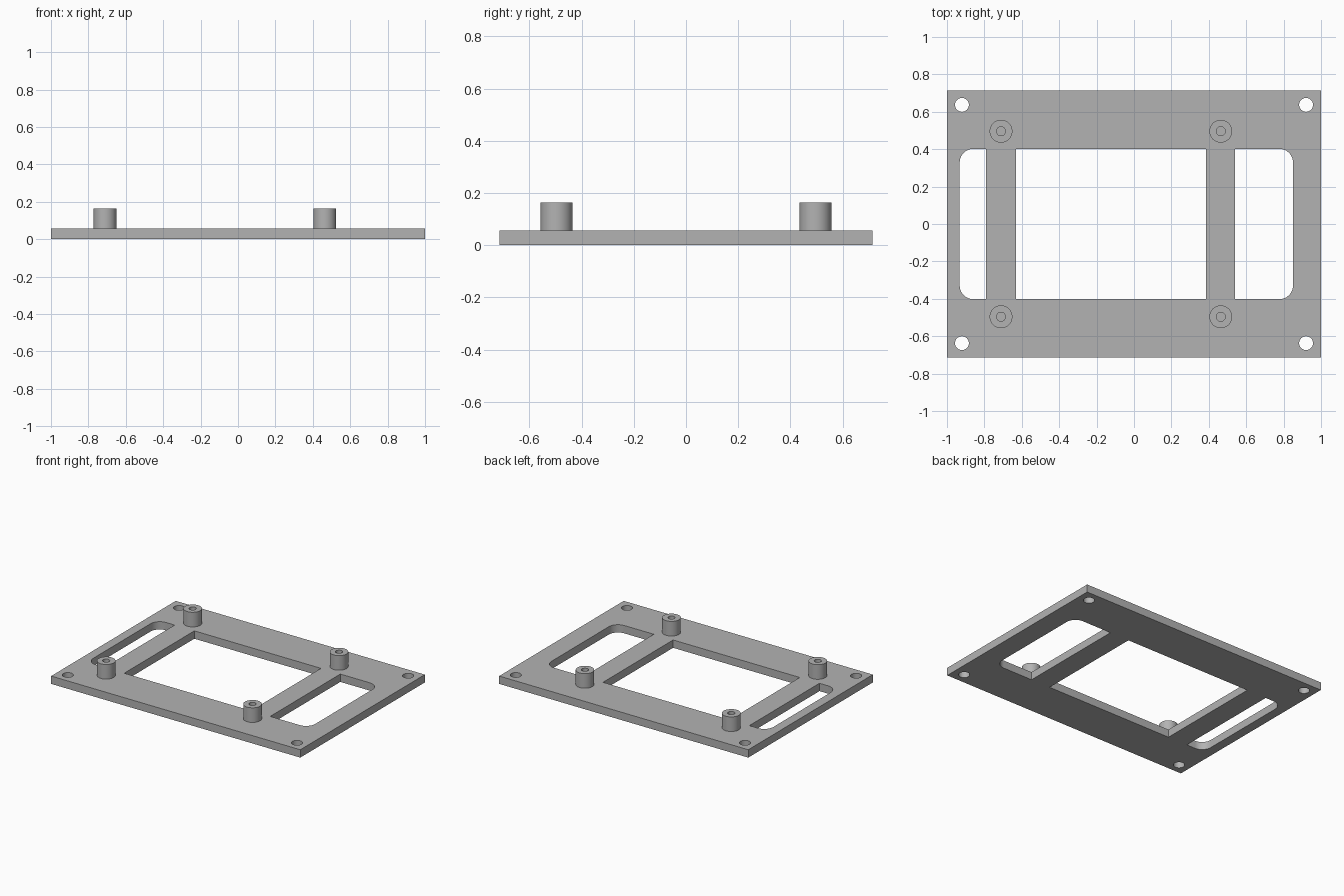
import bpy, bmesh
from math import cos, sin, pi, radians
from mathutils import Vector

cube = bpy.data.objects.get("Cube")
if cube:
    bpy.data.objects.remove(cube, do_unlink=True)

grey = bpy.data.materials.new("plain grey")
grey.use_nodes = True
colour = (0.45, 0.45, 0.45, 1)
grey.diffuse_color = colour
grey.node_tree.nodes["Principled BSDF"].inputs["Base Color"].default_value = colour

THICK, TOP = 0.057, 0.163
HALF_X, HALF_Y = 1.0, 0.714


def circle(x, y, r, n=40):
    return [(x + r * cos(2 * pi * i / n), y + r * sin(2 * pi * i / n)) for i in range(n)]


def window(x0, x1, half_y, r_left=0, r_right=0, steps=10):
    """Rectangle outline whose left and right corner pairs may be rounded."""
    corners = [(x1, 1, r_right, 0), (x0, 1, r_left, 1), (x0, -1, r_left, 2), (x1, -1, r_right, 3)]
    points = []
    for x, sy, r, quarter in corners:
        if not r:
            points.append((x, sy * half_y))
            continue
        cx = x + r if x == x0 else x - r
        cy = sy * (half_y - r)
        for i in range(steps + 1):
            a = (quarter + i / steps) * pi / 2
            points.append((cx + r * cos(a), cy + r * sin(a)))
    return points


def extruded(name, loops, z0, z1):
    """Fill an outline with holes and extrude it upward."""
    bm = bmesh.new()
    for loop in loops:
        vs = [bm.verts.new((x, y, z0)) for x, y in loop]
        for a, b in zip(vs, vs[1:] + vs[:1]):
            bm.edges.new((a, b))
    bmesh.ops.triangle_fill(bm, edges=bm.edges[:], use_beauty=True, normal=Vector((0, 0, 1)))
    out = bmesh.ops.extrude_face_region(bm, geom=bm.faces[:], use_keep_orig=True)
    moved = [g for g in out["geom"] if isinstance(g, bmesh.types.BMVert)]
    bmesh.ops.translate(bm, verts=moved, vec=(0, 0, z1 - z0))
    bmesh.ops.recalc_face_normals(bm, faces=bm.faces[:])
    mesh = bpy.data.meshes.new(name)
    bm.to_mesh(mesh)
    bm.free()
    mesh.materials.append(grey)
    obj = bpy.data.objects.new(name, mesh)
    bpy.context.collection.objects.link(obj)
    bpy.ops.object.select_all(action="DESELECT")
    obj.select_set(True)
    bpy.context.view_layer.objects.active = obj
    bpy.ops.object.shade_smooth_by_angle(angle=radians(30))
    return obj


# Base plate with three windows and four corner screw holes
outlines = [
    window(-HALF_X, HALF_X, HALF_Y),
    window(-0.932, -0.79, 0.402, r_left=0.073),
    window(-0.632, 0.385, 0.402),
    window(0.54, 0.85, 0.402, r_right=0.073),
]
outlines += [circle(sx * 0.92, sy * 0.637, 0.037) for sx in (-1, 1) for sy in (-1, 1)]
extruded("base_plate", outlines, 0, THICK)

# Hollow standoff posts
for side, x in (("right", -0.711), ("left", 0.464)):
    for end, sy in (("front", -1), ("back", 1)):
        y = sy * 0.496
        extruded(f"{end}_{side}_standoff", [circle(x, y, 0.061), circle(x, y, 0.024)],
                 THICK - 0.01, TOP)
